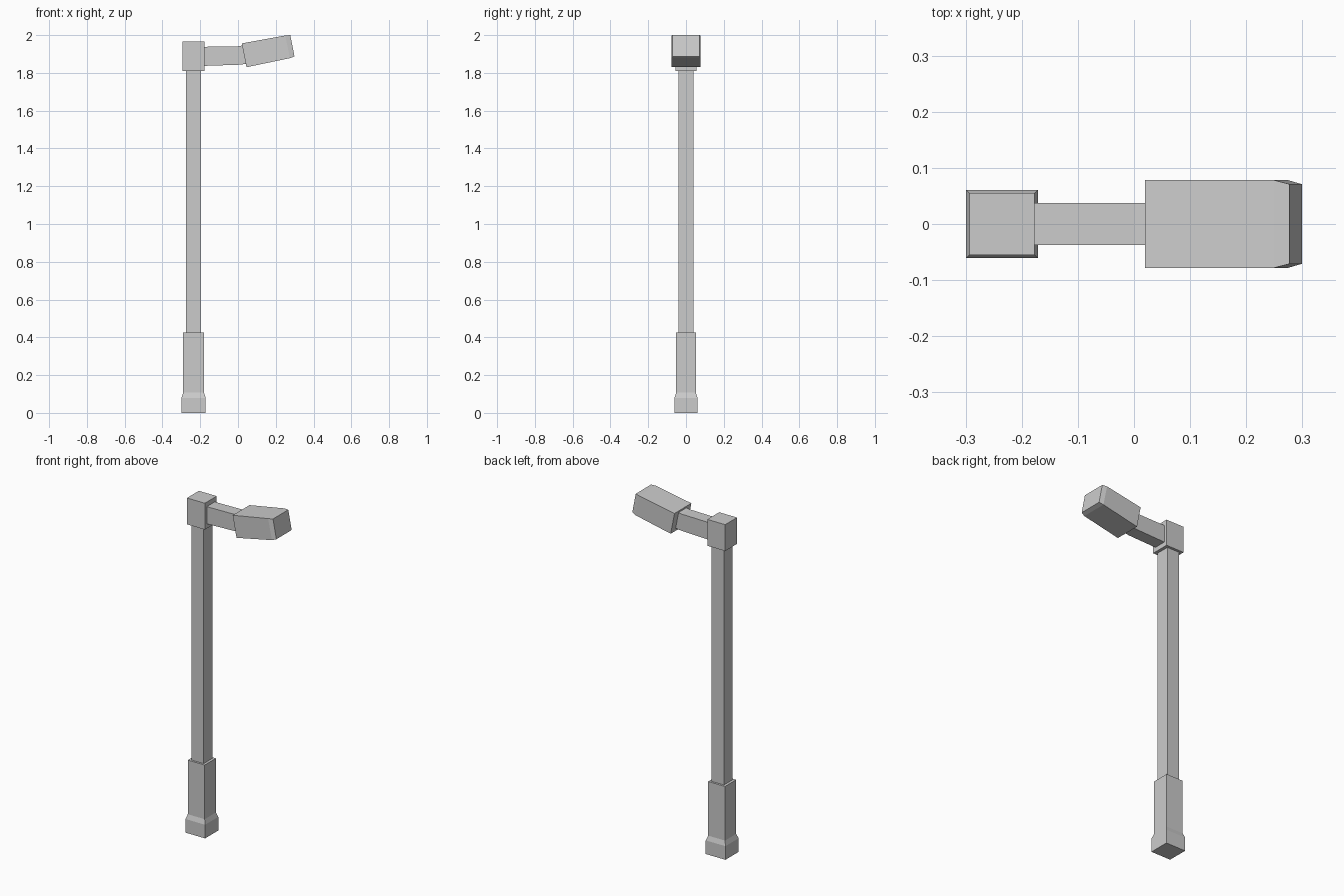
import bpy, bmesh

if "Cube" in bpy.data.objects:
    bpy.data.objects.remove(bpy.data.objects["Cube"])

POST_X = -0.235


def loft(name, loops):
    """Flat-shaded closed solid bridged through a list of four-point loops."""
    bm = bmesh.new()
    rings = [[bm.verts.new(p) for p in loop] for loop in loops]
    for a, b in zip(rings, rings[1:]):
        for i in range(4):
            j = (i + 1) % 4
            bm.faces.new((a[i], a[j], b[j], b[i]))
    bm.faces.new(rings[0])
    bm.faces.new(rings[-1])
    bmesh.ops.recalc_face_normals(bm, faces=bm.faces)
    mesh = bpy.data.meshes.new(name)
    bm.to_mesh(mesh)
    bm.free()
    obj = bpy.data.objects.new(name, mesh)
    bpy.context.collection.objects.link(obj)
    return obj


def level(hx, hy, z):
    """Horizontal rectangle around the post axis."""
    return [(POST_X + sx * hx, sy * hy, z)
            for sx, sy in ((-1, -1), (1, -1), (1, 1), (-1, 1))]


def section(top, bottom, hy):
    """Upright rectangle across the arm, from top and bottom (x, z) points."""
    return [(x, y, z) for (x, z), y in
            ((bottom, -hy), (bottom, hy), (top, hy), (top, -hy))]


# Stepped foot with sloped shoulder
loft("base", [level(0.064, 0.061, 0), level(0.064, 0.061, 0.08),
              level(0.055, 0.052, 0.107), level(0.055, 0.052, 0.425)])

# Slim square post
loft("post", [level(0.04, 0.04, 0.42), level(0.04, 0.04, 1.815)])

# Block at the top of the post
loft("post_cap", [level(0.058, 0.055, 1.81), level(0.058, 0.055, 1.965)])

# Slightly bent arm
loft("arm", [section((-0.185, 1.938), (-0.185, 1.837), 0.037),
             section((0.0, 1.941), (0.0, 1.843), 0.037),
             section((0.033, 1.947), (0.047, 1.848), 0.037)])

# Tilted lamp head with tapered tip
loft("lamp_head", [section((0.02, 1.956), (0.045, 1.83), 0.078),
                   section((0.25, 1.998), (0.275, 1.878), 0.078),
                   section((0.277, 2.0), (0.299, 1.887), 0.071)])
